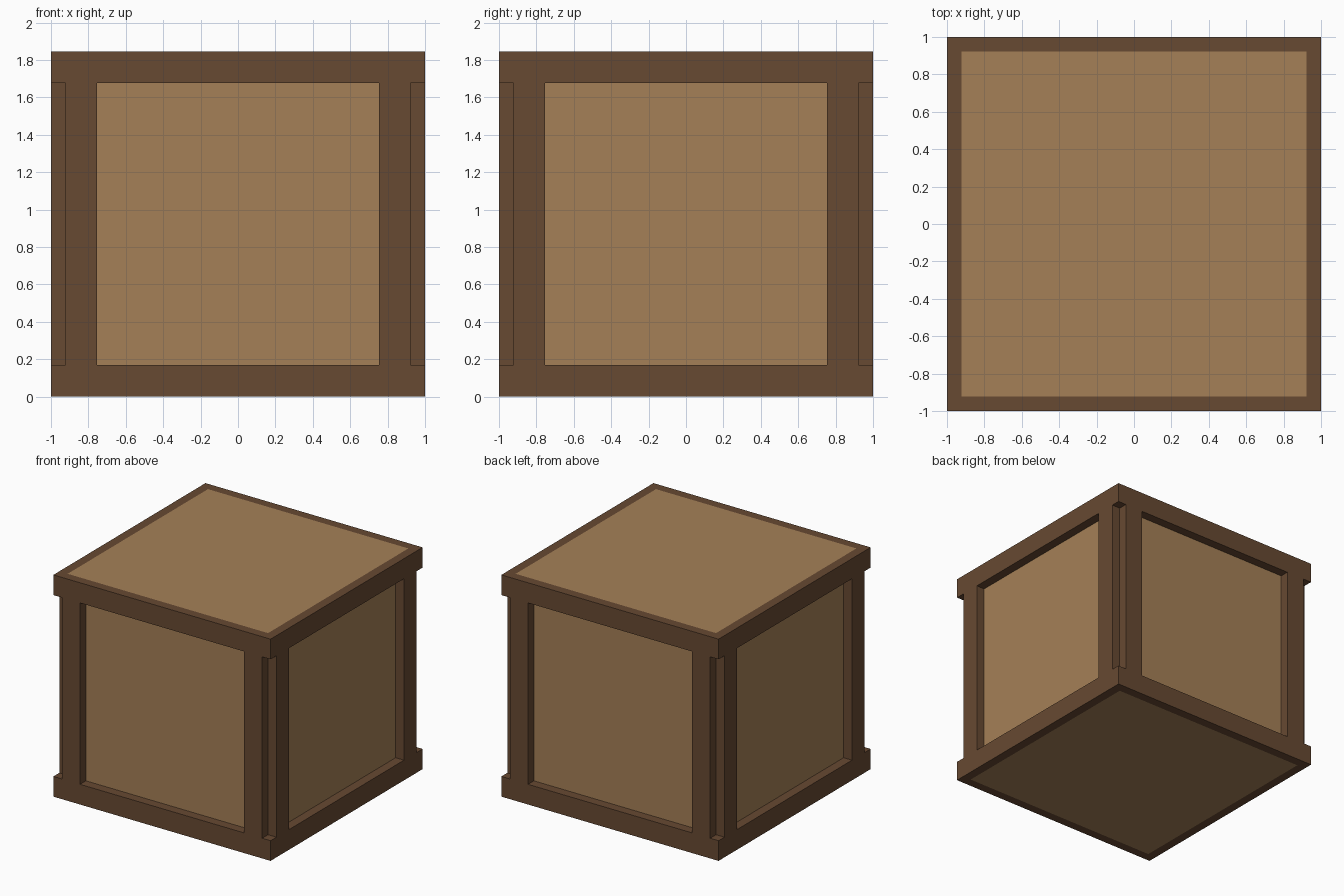
import bpy, bmesh
from math import pi
from mathutils import Matrix, Vector

if "Cube" in bpy.data.objects:
    bpy.data.objects.remove(bpy.data.objects["Cube"])

CORE = 0.923    # half width of the inner box
OUT = 1.0       # half width over the frame
H = 1.846       # height
BAND = 0.168    # width of the frame boards


def material(name, rgb):
    m = bpy.data.materials.new(name)
    m.diffuse_color = (*rgb, 1)
    m.use_nodes = True
    m.node_tree.nodes["Principled BSDF"].inputs["Base Color"].default_value = m.diffuse_color
    return m


light_wood = material("light_wood", (0.376, 0.216, 0.095))
dark_wood = material("dark_wood", (0.136, 0.067, 0.032))


def finish(name, bm, mat):
    bmesh.ops.recalc_face_normals(bm, faces=bm.faces)
    me = bpy.data.meshes.new(name)
    bm.to_mesh(me)
    bm.free()
    me.materials.append(mat)
    ob = bpy.data.objects.new(name, me)
    bpy.context.collection.objects.link(ob)
    return ob


def box(name, lo, hi, mat, turn=0):
    lo, hi = Vector(lo), Vector(hi)
    bm = bmesh.new()
    bmesh.ops.create_cube(bm, size=1, matrix=Matrix.Rotation(turn, 4, 'Z')
                          @ Matrix.Translation((lo + hi) / 2)
                          @ Matrix.Diagonal((*(hi - lo), 1)))
    return finish(name, bm, mat)


def square_ring(name, z0, z1, mat):
    bm = bmesh.new()
    loops = []
    for r, z in ((OUT, z0), (OUT, z1), (CORE, z1), (CORE, z0)):
        loops.append([bm.verts.new((sx * r, sy * r, z))
                      for sx, sy in ((-1, -1), (1, -1), (1, 1), (-1, 1))])
    for i in range(4):
        a, b = loops[i], loops[(i + 1) % 4]
        for j in range(4):
            k = (j + 1) % 4
            bm.faces.new((a[j], a[k], b[k], b[j]))
    return finish(name, bm, mat)


# Inner box: side panels, lid and floor
box("crate_body", (-CORE, -CORE, 0), (CORE, CORE, H), light_wood)

# Bands around the bottom and top
square_ring("bottom_band", 0, BAND, dark_wood)
square_ring("top_band", H - BAND, H, dark_wood)

# Two upright boards on each side, leaving the corners notched
for i, side in enumerate(("front", "right", "back", "left")):
    for s, end in ((-1, "a"), (1, "b")):
        x0, x1 = sorted((s * CORE, s * (CORE - BAND)))
        box(f"{side}_upright_{end}", (x0, -OUT, BAND), (x1, -CORE, H - BAND),
            dark_wood, i * pi / 2)
